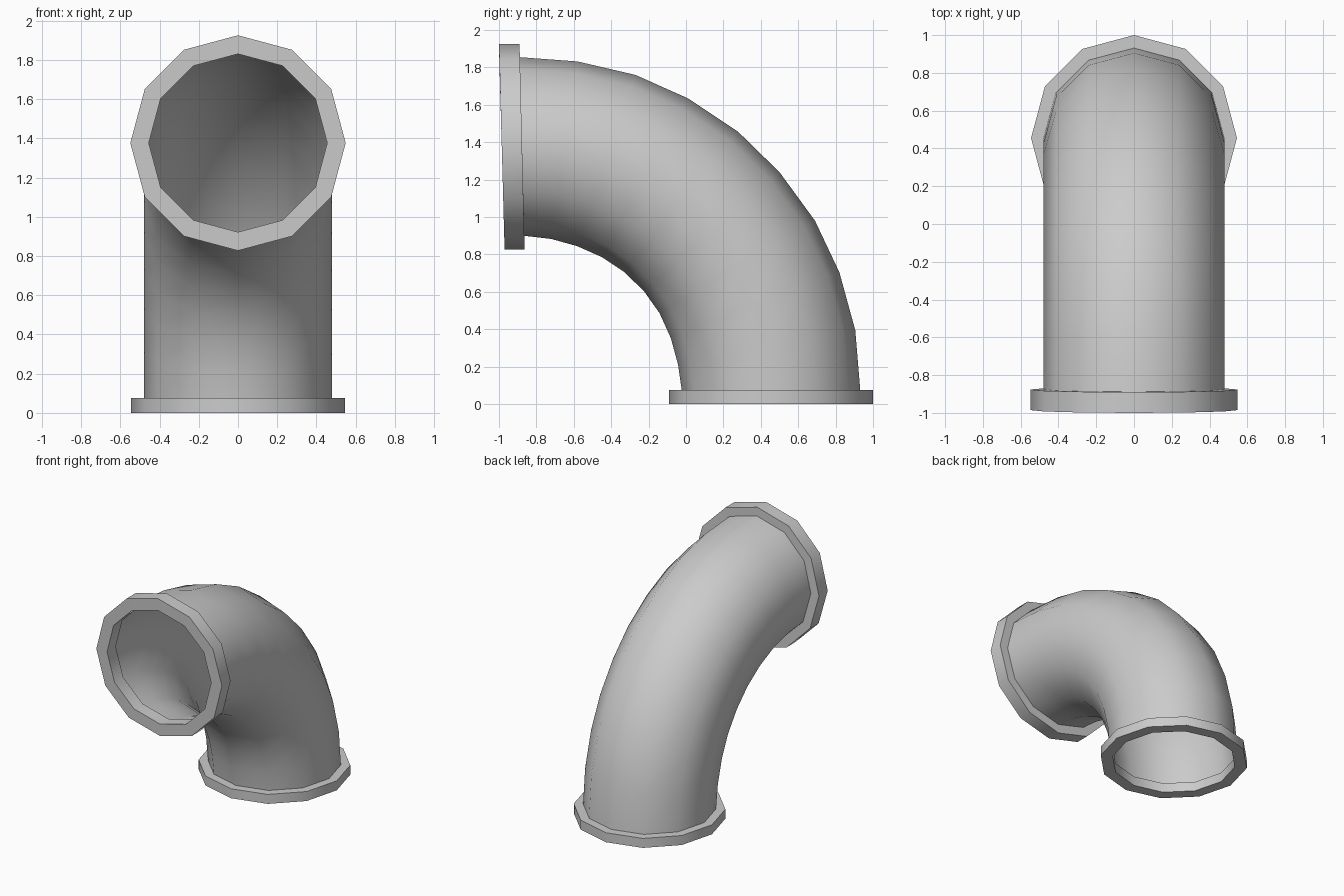
import bpy, bmesh
from math import sin, cos, pi, radians
from mathutils import Vector

if "Cube" in bpy.data.objects:
    bpy.data.objects.remove(bpy.data.objects["Cube"])

SIDES = 12


def ring(bm, outer, inner, half_width):
    """Cross-section loop whose extremes are two (y, z) points."""
    p, q = Vector((0, *outer)), Vector((0, *inner))
    mid, arm = (p + q) / 2, (p - q) / 2
    return [bm.verts.new(mid + arm * cos(2 * pi * k / SIDES)
                         + Vector((half_width * sin(2 * pi * k / SIDES), 0, 0)))
            for k in range(SIDES)]


def loft(name, sections, closed=False):
    """Skin a list of (outer, inner, half_width) sections."""
    bm = bmesh.new()
    rings = [ring(bm, *s) for s in sections]
    pairs = list(zip(rings, rings[1:]))
    if closed:
        pairs.append((rings[-1], rings[0]))
    for a, b in pairs:
        for k in range(SIDES):
            n = (k + 1) % SIDES
            bm.faces.new((a[k], a[n], b[n], b[k]))
    bmesh.ops.recalc_face_normals(bm, faces=bm.faces)
    mesh = bpy.data.meshes.new(name)
    bm.to_mesh(mesh)
    bm.free()
    obj = bpy.data.objects.new(name, mesh)
    bpy.context.collection.objects.link(obj)
    bpy.ops.object.select_all(action='DESELECT')
    obj.select_set(True)
    bpy.context.view_layer.objects.active = obj
    bpy.ops.object.shade_smooth_by_angle(angle=radians(40))
    return obj


def resample(points, count):
    """Evenly spaced points along a 2D polyline."""
    pts = [Vector(p) for p in points]
    lengths = [(b - a).length for a, b in zip(pts, pts[1:])]
    out = []
    for i in range(count):
        d, j = sum(lengths) * i / (count - 1), 0
        while j < len(lengths) - 1 and d > lengths[j]:
            d -= lengths[j]
            j += 1
        out.append(pts[j].lerp(pts[j + 1], min(d / lengths[j], 1)))
    return out


# curved pipe: outside and inside of the bend in (y, z)
back = [(-.89, 1.855), (-.58, 1.832), (-.27, 1.76), (.01, 1.635), (.28, 1.455),
        (.50, 1.24), (.69, .98), (.82, .705), (.905, .395), (.932, .07)]
belly = [(-.865, .90), (-.65, .875), (-.38, .755), (-.17, .55),
         (-.055, .295), (-.022, .07)]
loft("elbow_pipe", [(p, q, .478) for p, q in zip(back, resample(belly, len(back)))])

# base flange
loft("base_flange", [
    ((1.0, 0), (-.09, 0), .545), ((1.0, .075), (-.09, .075), .545),
    ((.91, .075), (0, .075), .455), ((.91, 0), (0, 0), .455)], closed=True)

# mouth flange, slightly tilted
loft("mouth_flange", [
    ((-1.0, 1.925), (-.97, .827), .549), ((-.89, 1.925), (-.863, .827), .549),
    ((-.888, 1.83), (-.865, .922), .455), ((-.998, 1.83), (-.972, .922), .455)], closed=True)
